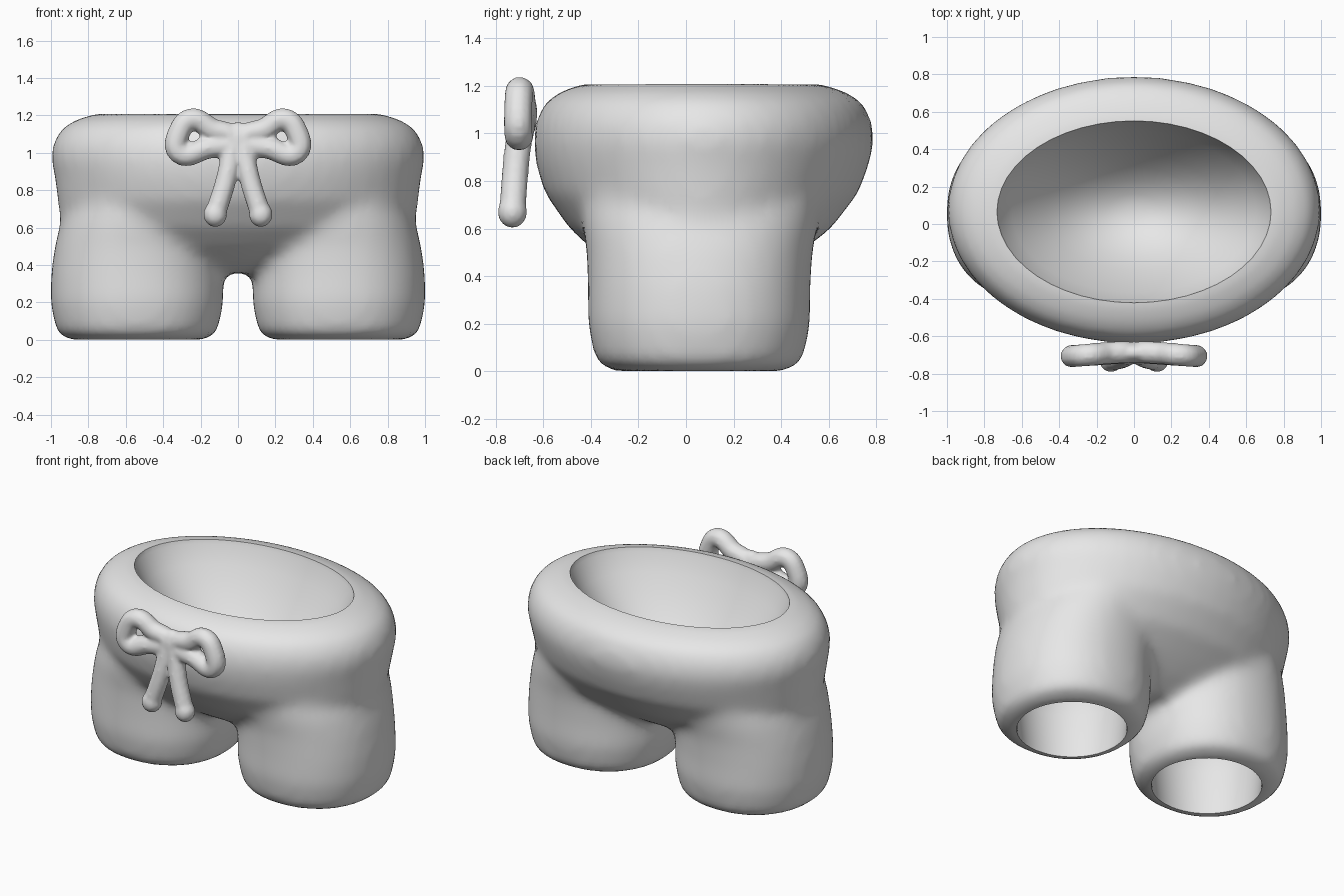
import bpy, bmesh, math
from mathutils import Vector

cube = bpy.data.objects.get("Cube")
if cube:
    bpy.data.objects.remove(cube, do_unlink=True)

grey = bpy.data.materials.new("plain_grey")
grey.use_nodes = True
grey.diffuse_color = (0.8, 0.8, 0.8, 1)
grey.node_tree.nodes["Principled BSDF"].inputs["Base Color"].default_value = (0.8, 0.8, 0.8, 1)


def activate(obj):
    bpy.ops.object.select_all(action='DESELECT')
    obj.select_set(True)
    bpy.context.view_layer.objects.active = obj


def add_loft(bm, rings, side=1, power=2.0, sides=48):
    """Closed skin through superellipse rings given as (z, centre x, centre y, rx, ry)."""
    loops = []
    for z, cx, cy, rx, ry in rings:
        loop = []
        for i in range(sides):
            a = math.tau * i / sides
            c, s = math.cos(a), math.sin(a)
            x = math.copysign(abs(c) ** (2 / power), c) * rx
            y = math.copysign(abs(s) ** (2 / power), s) * ry
            loop.append(bm.verts.new((side * cx + x, cy + y, z)))
        loops.append(loop)
    for low, high in zip(loops, loops[1:]):
        for i in range(sides):
            j = (i + 1) % sides
            bm.faces.new((low[i], low[j], high[j], high[i]))
    bm.faces.new(loops[0][::-1])
    bm.faces.new(loops[-1])


def to_object(bm, name):
    bmesh.ops.recalc_face_normals(bm, faces=bm.faces)
    mesh = bpy.data.meshes.new(name)
    bm.to_mesh(mesh)
    bm.free()
    mesh.materials.append(grey)
    obj = bpy.data.objects.new(name, mesh)
    bpy.context.collection.objects.link(obj)
    return obj


def apply_modifier(obj, kind, **settings):
    mod = obj.modifiers.new(kind.title(), kind)
    for key, value in settings.items():
        setattr(mod, key, value)
    activate(obj)
    bpy.ops.object.modifier_apply(modifier=mod.name)


# Hips and legs, fused into one soft body
hips = [(0.36, 0, 0.05, 0.35, 0.2), (0.43, 0, 0.05, 0.65, 0.33), (0.5, 0, 0.05, 0.88, 0.43),
        (0.6, 0, 0.06, 0.945, 0.55), (0.75, 0, 0.065, 0.965, 0.66), (0.87, 0, 0.07, 0.98, 0.70),
        (0.97, 0, 0.075, 1.0, 0.717), (1.05, 0, 0.075, 0.99, 0.705),
        (1.13, 0, 0.075, 0.945, 0.67), (1.18, 0, 0.07, 0.86, 0.59),
        (1.21, 0, 0.065, 0.75, 0.49), (1.21, 0, 0.065, 0.4, 0.25)]
leg = [(0.0, 0.54, 0.05, 0.36, 0.35), (0.02, 0.54, 0.055, 0.41, 0.41),
       (0.06, 0.54, 0.055, 0.435, 0.44), (0.2, 0.54, 0.055, 0.463, 0.468),
       (0.35, 0.54, 0.055, 0.46, 0.468), (0.5, 0.53, 0.057, 0.45, 0.475),
       (0.62, 0.51, 0.06, 0.44, 0.495), (0.72, 0.47, 0.065, 0.44, 0.51),
       (0.8, 0.43, 0.065, 0.42, 0.51)]
bm = bmesh.new()
add_loft(bm, hips)
for side in (-1, 1):
    add_loft(bm, leg, side, 2.2)
shorts = to_object(bm, "shorts")
apply_modifier(shorts, 'REMESH', mode='VOXEL', voxel_size=0.03)
apply_modifier(shorts, 'SMOOTH', factor=0.5, iterations=14)

# Bowl-shaped waist hollow and the two leg openings
hollow = [(0.6 + 0.58 * r * r, 0, 0.065, 0.725 * r, 0.48 * r)
          for r in (0.08, 0.2, 0.35, 0.5, 0.65, 0.8, 0.9, 1.0)]
hollow.append((1.3, 0, 0.065, 0.76, 0.51))
pocket = [(-0.1, 0.53, 0.05, 0.35, 0.35), (0.02, 0.53, 0.05, 0.33, 0.33),
          (0.3, 0.53, 0.05, 0.36, 0.36), (0.45, 0.53, 0.05, 0.3, 0.3),
          (0.5, 0.53, 0.05, 0.18, 0.18)]
bm = bmesh.new()
add_loft(bm, hollow)
for side in (-1, 1):
    add_loft(bm, pocket, side)
cutter = to_object(bm, "openings")
apply_modifier(shorts, 'BOOLEAN', object=cutter, operation='DIFFERENCE', solver='EXACT')
bpy.data.objects.remove(cutter, do_unlink=True)
activate(shorts)
bpy.ops.object.shade_smooth_by_angle(angle=math.radians(40))


# Bow: round cords along smooth paths, merged into one soft piece
def add_cord(name, points, radius, cyclic=False):
    curve = bpy.data.curves.new(name, 'CURVE')
    curve.dimensions = '3D'
    curve.bevel_depth = radius
    curve.bevel_resolution = 3
    curve.resolution_u = 6
    curve.use_fill_caps = True
    spline = curve.splines.new('BEZIER')
    spline.bezier_points.add(len(points) - 1)
    for bp, co in zip(spline.bezier_points, points):
        bp.co = Vector(co)
        bp.handle_left_type = bp.handle_right_type = 'AUTO'
    spline.use_cyclic_u = cyclic
    curve.materials.append(grey)
    obj = bpy.data.objects.new(name, curve)
    bpy.context.collection.objects.link(obj)
    activate(obj)
    bpy.ops.object.convert(target='MESH')
    return bpy.context.object


def add_ball(name, centre, scale):
    bm = bmesh.new()
    bmesh.ops.create_uvsphere(bm, u_segments=16, v_segments=10, radius=1)
    for v in bm.verts:
        v.co = Vector(centre) + Vector([a * b for a, b in zip(v.co, scale)])
    return to_object(bm, name)


loop_path = [(0.04, -0.685, 1.075), (0.14, -0.69, 1.125), (0.25, -0.7, 1.178),
             (0.31, -0.705, 1.12), (0.315, -0.705, 1.0), (0.17, -0.695, 1.025)]
tail_path = [(0.03, -0.695, 1.03), (0.06, -0.715, 0.87), (0.122, -0.73, 0.67)]
bow = add_ball("bow", (0, -0.688, 1.06), (0.11, 0.058, 0.105))
pieces = [bow]
for side in (-1, 1):
    def flip(path):
        return [(x * side, y, z) for x, y, z in path]
    pieces.append(add_cord("bow_loop", flip(loop_path), 0.061, True))
    pieces.append(add_cord("bow_tail", flip(tail_path), 0.057))
    pieces.append(add_ball("bow_tail_tip", (side * 0.122, -0.73, 0.67), (0.064, 0.063, 0.068)))
activate(bow)
for piece in pieces:
    piece.select_set(True)
bpy.ops.object.join()
apply_modifier(bow, 'REMESH', mode='VOXEL', voxel_size=0.013)
apply_modifier(bow, 'SMOOTH', factor=0.5, iterations=4)
activate(bow)
bpy.ops.object.shade_smooth_by_angle(angle=math.radians(60))
